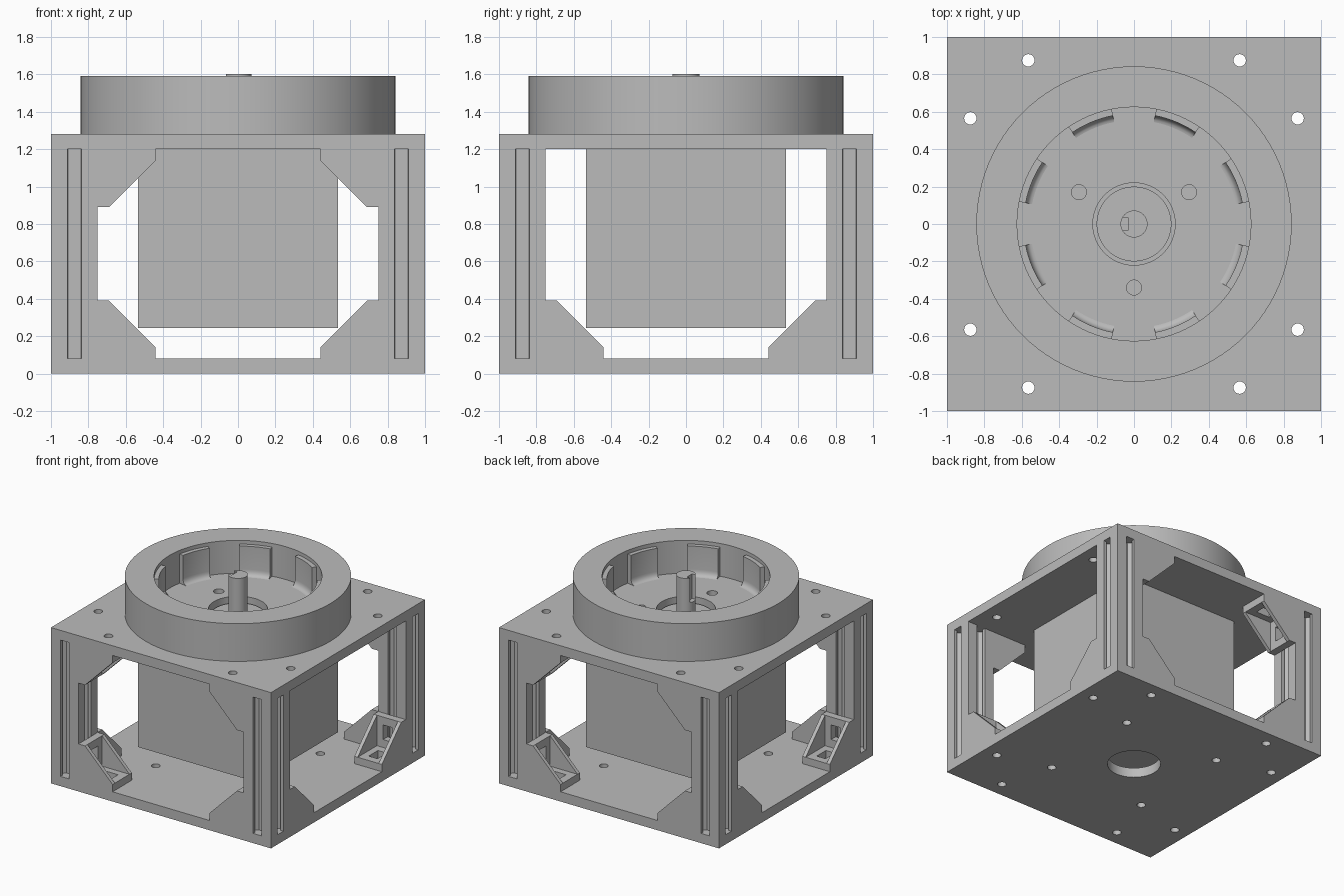
import bpy, bmesh
from math import pi, sin, cos, radians
from mathutils import Matrix, Vector

if "Cube" in bpy.data.objects:
    bpy.data.objects.remove(bpy.data.objects["Cube"])

grey = bpy.data.materials.new("plain grey")
grey.use_nodes = True
COLOUR = (0.5, 0.5, 0.5, 1)
grey.diffuse_color = COLOUR
grey.node_tree.nodes["Principled BSDF"].inputs["Base Color"].default_value = COLOUR

LOW, HIGH, TOP = 0.08, 1.2, 1.28      # plate levels
FLOOR, RIM = 1.32, 1.59               # dish levels


def make(name, bm):
    bmesh.ops.recalc_face_normals(bm, faces=bm.faces)
    mesh = bpy.data.meshes.new(name)
    bm.to_mesh(mesh)
    bm.free()
    mesh.materials.append(grey)
    obj = bpy.data.objects.new(name, mesh)
    bpy.context.collection.objects.link(obj)
    return obj


def add_box(bm, lo, hi):
    lo, hi = Vector(lo), Vector(hi)
    m = Matrix.Translation((lo + hi) / 2) @ Matrix.Diagonal((*(hi - lo), 1))
    bmesh.ops.create_cube(bm, size=1, matrix=m)


def add_rod(bm, x, y, r, z0, z1, sides=32):
    bmesh.ops.create_cone(bm, cap_ends=True, segments=sides, radius1=r, radius2=r, depth=z1 - z0,
                          matrix=Matrix.Translation((x, y, (z0 + z1) / 2)))


def box(name, lo, hi):
    bm = bmesh.new()
    add_box(bm, lo, hi)
    return make(name, bm)


def rods(name, items, z0, z1, sides=32):
    bm = bmesh.new()
    for x, y, r in items:
        add_rod(bm, x, y, r, z0, z1, sides)
    return make(name, bm)


def prism(name, points, offset):
    bm = bmesh.new()
    face = bm.faces.new([bm.verts.new(p) for p in points])
    moved = bmesh.ops.extrude_face_region(bm, geom=[face])["geom"]
    bmesh.ops.translate(bm, vec=offset, verts=[v for v in moved if isinstance(v, bmesh.types.BMVert)])
    if face.is_valid and not all(len(e.link_faces) == 2 for e in bm.edges):
        bmesh.ops.holes_fill(bm, edges=bm.edges)
    return make(name, bm)


def sweep(name, profile, start, end, steps):
    """Turn a closed (radius, height) profile about the z axis."""
    full = end - start > 359
    bm = bmesh.new()
    rings = []
    for i in range(steps if full else steps + 1):
        a = radians(start + (end - start) * i / steps)
        rings.append([bm.verts.new((r * cos(a), r * sin(a), z)) for r, z in profile])
    n = len(profile)
    for i in range(steps):
        p, q = rings[i], rings[(i + 1) % len(rings)]
        for j in range(n):
            bm.faces.new((p[j], q[j], q[(j + 1) % n], p[(j + 1) % n]))
    if not full:
        bm.faces.new(rings[0])
        bm.faces.new(rings[-1])
    return make(name, bm)


def cut(obj, cutter, keep=False):
    mod = obj.modifiers.new("cut", "BOOLEAN")
    mod.operation, mod.solver, mod.object = "DIFFERENCE", "EXACT", cutter
    bpy.context.view_layer.objects.active = obj
    bpy.ops.object.modifier_apply(modifier=mod.name)
    if not keep:
        bpy.data.objects.remove(cutter)


def smooth(obj):
    bpy.ops.object.select_all(action="DESELECT")
    obj.select_set(True)
    bpy.context.view_layer.objects.active = obj
    bpy.ops.object.shade_smooth_by_angle(angle=radians(30))


# Plates with their screw holes
bolts = [(sx * x, sy * y, 0.033) for x, y in ((0.565, 0.875), (0.875, 0.565))
         for sx in (-1, 1) for sy in (-1, 1)]
feet = [(sx * 0.44, sy * 0.44, 0.033) for sx in (-1, 1) for sy in (-1, 1)]
mount = [(0.34 * cos(a), 0.34 * sin(a), 0.04) for a in (pi / 6, 5 * pi / 6, -pi / 2)]

bottom_plate = box("bottom_plate", (-1, -1, 0), (1, 1, LOW))
cut(bottom_plate, rods("cutter", bolts + feet, -0.1, 0.2))
cut(bottom_plate, rods("cutter", [(0, 0, 0.2)], -0.1, 0.2, 64))

top_plate = box("top_plate", (-1, -1, HIGH), (1, 1, TOP))
dish_floor = rods("dish_floor", [(0, 0, 0.63)], TOP, FLOOR, 96)
cut(top_plate, rods("cutter", bolts, 1.1, 1.4))
for part in (top_plate, dish_floor):
    cut(part, rods("cutter", mount, 1.1, 1.4))
    cut(part, rods("cutter", [(0, 0, 0.22)], 1.1, 1.4, 64))

# Slotted corner posts
side = [(-0.125, 0.125), (-0.0375, 0.125), (-0.0375, 0.1), (-0.065, 0.1), (-0.065, 0.08), (-0.035, 0.05),
        (0.035, 0.05), (0.065, 0.08), (0.065, 0.1), (0.0375, 0.1), (0.0375, 0.125)]
section = [Matrix.Rotation(-k * pi / 2, 2) @ Vector(p) for k in range(4) for p in side]
for sx, xname in ((-1, "right"), (1, "left")):
    for sy, yname in ((-1, "front"), (1, "back")):
        pts = [(p.x + sx * 0.875, p.y + sy * 0.875, LOW) for p in section]
        prism(f"{yname}_{xname}_post", pts, (0, 0, HIGH - LOW))

# Hollow angle bracket, copied into the corners of each opening
outline = [(0.75, 0.08), (0.44, 0.08), (0.44, 0.14), (0.69, 0.39), (0.75, 0.39)]
bracket = prism("bracket", [(x, -1, z) for x, z in outline], (0, 0.25, 0))
cut(bracket, box("cutter", (0.3, -0.97, 0.14), (0.69, -0.78, 0.6)))
cut(bracket, box("cutter", (0.505, -0.915, 0), (0.625, -0.835, 0.2)))
cut(bracket, box("cutter", (0.6, -0.915, 0.205), (0.8, -0.835, 0.325)))
flip = Matrix.Translation((0, 0, HIGH + LOW)) @ Matrix.Diagonal((1, 1, -1, 1))
for k, face in enumerate(("front", "left", "back", "right")):
    for level in (("lower", "upper") if k % 2 == 0 else ("lower",)):
        for sx in (-1, 1):
            m = Matrix.Rotation(k * pi / 2, 4, "Z") @ Matrix.Diagonal((sx, 1, 1, 1))
            if level == "upper":
                m = m @ flip
            bm = bmesh.new()
            bm.from_mesh(bracket.data)
            bm.transform(m)
            make(f"{face}_{level}_bracket_{'a' if sx < 0 else 'b'}", bm)
bpy.data.objects.remove(bracket)

# Motor body, pilot boss and keyed shaft
box("motor_body", (-0.535, -0.535, 0.245), (0.535, 0.535, HIGH))
pilot = rods("motor_pilot", [(0, 0, 0.2)], HIGH - 0.01, 1.275, 64)
shaft = rods("motor_shaft", [(0, 0, 0.072)], 1.25, 1.602, 48)
cut(shaft, box("cutter", (-0.1, -0.035, 1.4), (-0.032, 0.035, 1.7)))

# Round dish wall with eight inner tabs flared at the foot
wall = sweep("dish_wall", [(0.625, TOP), (0.843, TOP), (0.843, RIM), (0.625, RIM)], 0, 360, 96)
flare = [(0.555 + 0.035 * sin(a), FLOOR + 0.05 * (1 - cos(a))) for a in (i * pi / 10 for i in range(6))]
tab_profile = [(0.63, FLOOR)] + flare + [(0.59, 1.56), (0.63, 1.56)]
for i in range(8):
    mid = 22.5 + 45 * i
    smooth(sweep(f"dish_tab_{i + 1}", tab_profile, mid - 11.5, mid + 11.5, 8))

for part in (bottom_plate, top_plate, dish_floor, pilot, shaft, wall):
    smooth(part)
